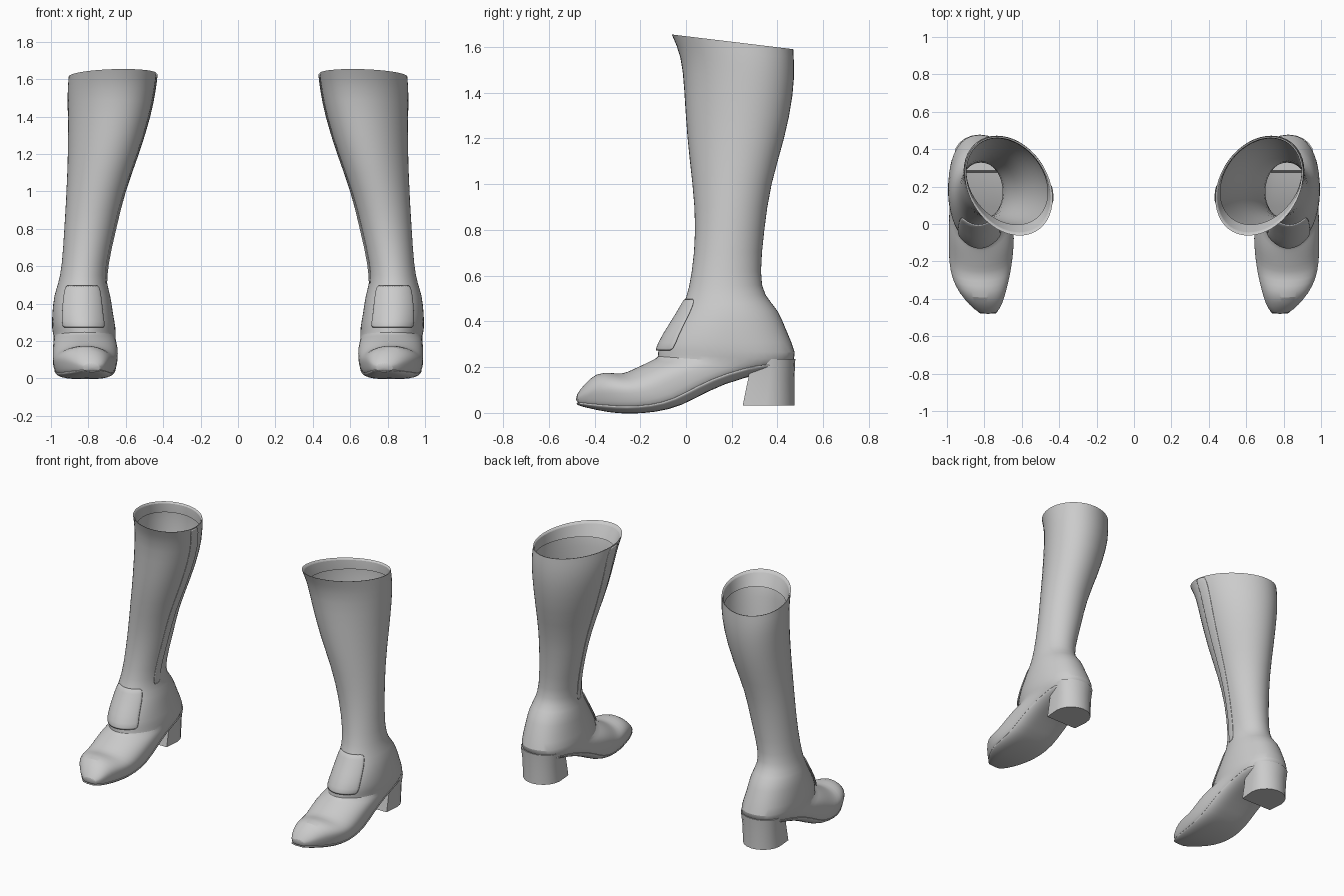
import bpy, bmesh, math
from mathutils import Vector

if "Cube" in bpy.data.objects:
    bpy.data.objects.remove(bpy.data.objects["Cube"])

# Sections: front y, front z, back y, back z, inner x, outer x, sole squareness (1 = ellipse)
SHAFT = [
    (-.065, 1.655, .472, 1.59, .440, .900, 1),
    (-.022, 1.56, .476, 1.52, .450, .908, 1),
    (-.010, 1.42, .474, 1.40, .472, .908, 1),
    (.002, 1.20, .435, 1.20, .535, .908, 1),
    (.028, 1.00, .370, 1.00, .610, .918, 1),
    (.044, .80, .343, .80, .655, .930, 1),
    (.024, .60, .323, .60, .702, .942, 1),
    (.000, .50, .343, .51, .702, .962, 1),
]
FOOT = [
    (-.03, .44, .405, .455, .680, .985, .95),
    (-.10, .335, .440, .36, .668, .995, .9),
    (-.13, .27, .490, .255, .650, .998, .85),
    (-.122, .245, .470, .205, .655, .985, .8),
    (-.14, .235, .240, .160, .650, .988, .6),
    (-.18, .215, .090, .100, .640, .992, .5),
    (-.23, .192, -.02, .035, .642, .992, .5),
    (-.28, .168, -.13, .008, .650, .990, .5),
    (-.33, .178, -.25, .000, .665, .975, .5),
    (-.395, .175, -.34, .008, .685, .935, .5),
    (-.445, .125, -.42, .025, .705, .880, .5),
    (-.485, .075, -.48, .040, .735, .825, .6),
]
SIDES = 24


def point(s, deg, offset=0.0):
    """Point on a section: 0 deg = front/top, 90 = outside, 180 = back/sole."""
    fy, fz, by, bz, xi, xo, e = s
    c, w = math.cos(math.radians(deg)), math.sin(math.radians(deg))
    front, back = Vector((0, fy, fz)), Vector((0, by, bz))
    mid = (front + back) / 2
    mid.x = (xi + xo) / 2
    if c < 0:
        c = -abs(c) ** e
        w = math.copysign(abs(w) ** e, w)
    half = (front - back) / 2
    d = half * c + Vector(((xo - xi) / 2 * w, 0, 0))
    lean = -.06 * max(0, min(1, (mid.z - .8) / .8)) * c
    return mid + d + d.normalized() * offset + Vector((lean, 0, 0))


def loft(name, rings, closed=True, cap=False, thick=0.0, subdiv=1):
    """Skin rows of points, then mirror to make the pair."""
    bm = bmesh.new()
    rows = [[bm.verts.new(p) for p in r] for r in rings]
    n = len(rows[0])
    for a, b in zip(rows, rows[1:]):
        for i in range(n if closed else n - 1):
            j = (i + 1) % n
            bm.faces.new((a[i], a[j], b[j], b[i]))
    if cap:
        bm.faces.new(rows[-1])
        if cap == 2:
            bm.faces.new(rows[0])
    bmesh.ops.recalc_face_normals(bm, faces=bm.faces)
    mesh = bpy.data.meshes.new(name)
    bm.to_mesh(mesh)
    bm.free()
    ob = bpy.data.objects.new(name, mesh)
    bpy.context.collection.objects.link(ob)
    if thick:
        m = ob.modifiers.new("Thickness", 'SOLIDIFY')
        m.thickness, m.offset = thick, 0
    if subdiv:
        m = ob.modifiers.new("Smooth", 'SUBSURF')
        m.levels = m.render_levels = subdiv
    ob.modifiers.new("Pair", 'MIRROR')
    bpy.ops.object.select_all(action='DESELECT')
    ob.select_set(True)
    bpy.context.view_layer.objects.active = ob
    bpy.ops.object.shade_smooth_by_angle(angle=math.radians(40))
    return ob


def ring(s, offset=0.0):
    return [point(s, 360 * i / SIDES, offset) for i in range(SIDES)]


def patch(name, sections, a0, a1, n, offset, thick):
    """Panel lying on the boot surface between two angles."""
    rows = [[point(s, a0 + (a1 - a0) * i / n, offset) for i in range(n + 1)]
            for s in sections]
    return loft(name, rows, closed=False, thick=thick)


# Boot body: shaft and foot as one hollow tube closed at the toe
loft("boot_upper", [ring(s) for s in SHAFT + FOOT], cap=1)

# Lining turned in at the top opening
loft("cuff_lining", [ring(SHAFT[0]), ring(SHAFT[0], -.012), ring(SHAFT[1], -.016)])

# Zip panel on the inner side of the leg
patch("zip_panel", SHAFT, 272, 292, 3, .002, .006)

# Instep flap
patch("instep_flap", SHAFT[-1:] + FOOT[:3], -42, 42, 8, .004, .012)

# Sole skin from heel seat to toe
patch("sole", FOOT[3:], 118, 242, 12, .001, .010)


# Block heel: D shape, flat at the front
def heel_ring(z, front, back, half):
    cx, cy = .825, front + (back - front) * .45
    arc = [(cx + half * math.cos(a), cy + (back - cy) * math.sin(a))
           for a in (math.pi * i / 10 for i in range(11))]
    pts = [(cx + half * .93, front)] + arc + [(cx - half * .93, front)]
    return [Vector((x, y, z)) for x, y in pts]


loft("heel", [heel_ring(.235, .285, .478, .135), heel_ring(.15, .272, .474, .125),
              heel_ring(.032, .248, .475, .125)], cap=2, subdiv=0)
